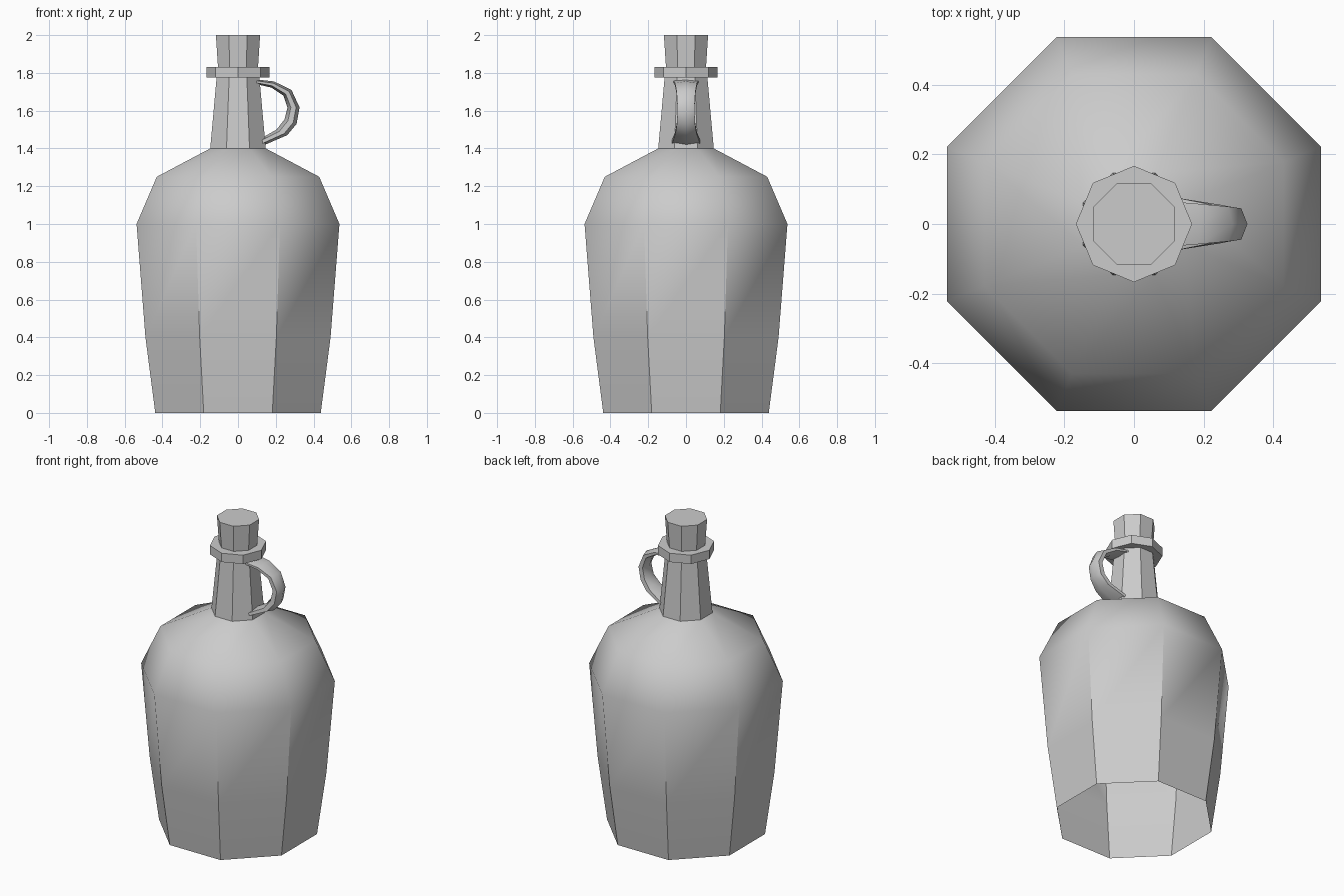
import bpy
import math

if "Cube" in bpy.data.objects:
    bpy.data.objects.remove(bpy.data.objects["Cube"])

clay = bpy.data.materials.new("grey_clay")
clay.diffuse_color = (0.6, 0.6, 0.6, 1)
clay.use_nodes = True
clay.node_tree.nodes["Principled BSDF"].inputs["Base Color"].default_value = clay.diffuse_color


def skin(name, rings, cap_start=False, cap_end=False):
    """Join equal rings of points with quads, optionally closing the ends."""
    n = len(rings[0])
    verts = [p for ring in rings for p in ring]
    faces = []
    for r in range(len(rings) - 1):
        for i in range(n):
            j = (i + 1) % n
            faces.append((r * n + i, r * n + j, (r + 1) * n + j, (r + 1) * n + i))
    if cap_start:
        faces.append(tuple(reversed(range(n))))
    if cap_end:
        faces.append(tuple(range(len(verts) - n, len(verts))))
    mesh = bpy.data.meshes.new(name)
    mesh.from_pydata(verts, [], faces)
    mesh.materials.append(clay)
    obj = bpy.data.objects.new(name, mesh)
    bpy.context.collection.objects.link(obj)
    bpy.ops.object.select_all(action='DESELECT')
    obj.select_set(True)
    bpy.context.view_layer.objects.active = obj
    bpy.ops.object.shade_smooth_by_angle(angle=math.radians(43))
    return obj


def octagon(radius, z, turn):
    return [(radius * math.cos(a), radius * math.sin(a), z)
            for a in (math.radians(turn + 45 * i) for i in range(8))]


def lathe(name, profile, flat_front=True, **caps):
    # With a flat front, profile widths are measured to the flats
    scale = 1 / math.cos(math.pi / 8) if flat_front else 1
    turn = 22.5 if flat_front else 0
    return skin(name, [octagon(r * scale, z, turn) for r, z in profile], **caps)


# Bottle body and neck, open underneath
lathe("bottle", [(0.438, 0), (0.49, 0.4), (0.537, 1.0), (0.43, 1.25),
                 (0.147, 1.4), (0.112, 1.79)])

# Collar around the neck, turned so a corner faces front
lathe("neck_collar", [(0.167, 1.775), (0.167, 1.832)], flat_front=False,
      cap_start=True, cap_end=True)

# Stopper, widening upwards
lathe("stopper", [(0.104, 1.80), (0.117, 2.0)], cap_start=True, cap_end=True)

# Handle: outer x, z, inner x, z, half width
path = [
    (0.09, 1.766, 0.09, 1.742, 0.066),
    (0.19, 1.755, 0.177, 1.722, 0.058),
    (0.283, 1.71, 0.24, 1.68, 0.05),
    (0.326, 1.617, 0.262, 1.617, 0.045),
    (0.31, 1.53, 0.246, 1.553, 0.047),
    (0.26, 1.47, 0.204, 1.50, 0.056),
    (0.125, 1.412, 0.125, 1.455, 0.075),
]
rings = []
for ox, oz, ix, iz, w in path:
    section = [(0, 0), (0.28, w), (0.72, w), (1, 0), (0.72, -w), (0.28, -w)]
    rings.append([(ox + (ix - ox) * t, y, oz + (iz - oz) * t) for t, y in section])
skin("handle", rings, cap_start=True, cap_end=True)
